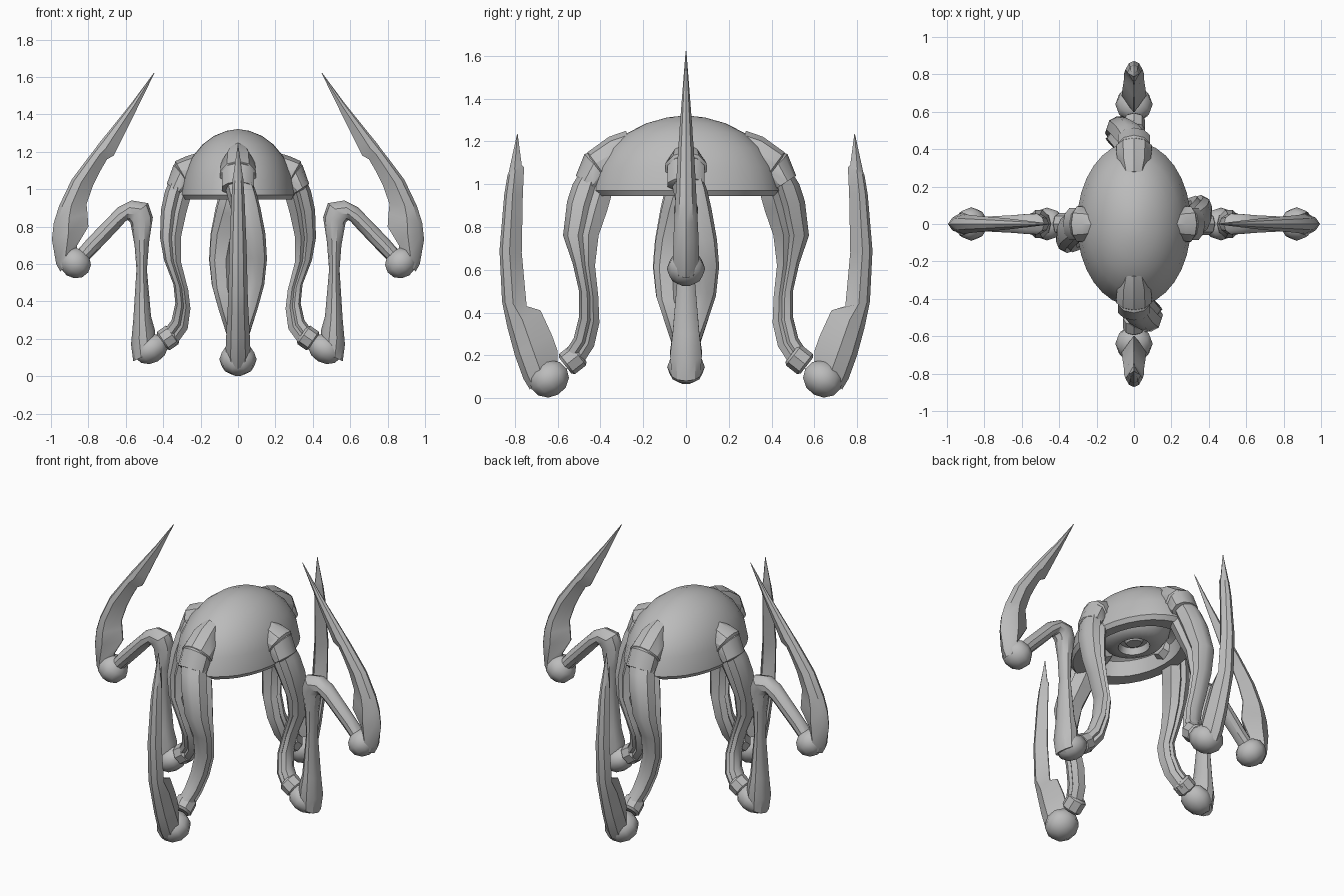
import bpy, bmesh, math
from mathutils import Vector, Matrix

grey = bpy.data.materials.new("grey")
grey.diffuse_color = (0.5, 0.5, 0.5, 1)

# Cross-sections as (outward, sideways) unit points
ROUND = [(math.cos(i * math.pi / 5), math.sin(i * math.pi / 5)) for i in range(10)]
BLADE = [(1, 0), (0.75, 0.6), (0.1, 1), (-1, 0.06), (-1, -0.06), (0.1, -1), (0.75, -0.6)]
# Leg section with a groove along each side of the inner face
MUSCLE = [(1, 0.25), (0.75, 0.8), (0.2, 1), (-0.05, 0.72), (-0.35, 0.95), (-0.9, 0.5),
          (-0.9, -0.5), (-0.35, -0.95), (-0.05, -0.72), (0.2, -1), (0.75, -0.8), (1, -0.25)]


def finish(name, bm, angle=0.0, smooth=35):
    bmesh.ops.transform(bm, matrix=Matrix.Rotation(angle, 4, 'Z'), verts=bm.verts)
    bmesh.ops.recalc_face_normals(bm, faces=bm.faces)
    me = bpy.data.meshes.new(name)
    bm.to_mesh(me)
    bm.free()
    me.materials.append(grey)
    ob = bpy.data.objects.new(name, me)
    bpy.context.collection.objects.link(ob)
    bpy.ops.object.select_all(action='DESELECT')
    ob.select_set(True)
    bpy.context.view_layer.objects.active = ob
    bpy.ops.object.shade_smooth_by_angle(angle=math.radians(smooth))
    return ob


def loft(name, stations, section, angle):
    """Stations: outer r, outer z, inner r, inner z, side offset, half width."""
    bm = bmesh.new()
    rings = []
    for ro, zo, ri, zi, s, w in stations:
        outer, inner = Vector((ro, s, zo)), Vector((ri, s, zi))
        mid, half = (outer + inner) / 2, (outer - inner) / 2
        rings.append([bm.verts.new(mid + half * a + Vector((0, w * b, 0))) for a, b in section])
    n = len(section)
    for a, b in zip(rings, rings[1:]):
        for i in range(n):
            bm.faces.new((a[i], a[(i + 1) % n], b[(i + 1) % n], b[i]))
    bm.faces.new(rings[0])
    bm.faces.new(rings[-1])
    return finish(name, bm, angle)


def ball(name, r, z, size, tilt, angle):
    bm = bmesh.new()
    bmesh.ops.create_uvsphere(bm, u_segments=10, v_segments=6, radius=1)
    m = Matrix.Translation((r, 0, z)) @ Matrix.Rotation(tilt, 4, 'Y') @ Matrix.Diagonal((*size, 1))
    bmesh.ops.transform(bm, matrix=m, verts=bm.verts)
    finish(name, bm, angle)


def collar(name, r, z, radius, length, tilt, angle):
    bm = bmesh.new()
    bmesh.ops.create_cone(bm, cap_ends=True, segments=8, radius1=radius, radius2=radius, depth=length)
    rims = [e for e in bm.edges if abs(e.verts[0].co.z - e.verts[1].co.z) < 1e-5]
    bmesh.ops.bevel(bm, geom=rims, offset=0.012, segments=1, affect='EDGES')
    m = Matrix.Translation((r, 0, z)) @ Matrix.Rotation(tilt, 4, 'Y')
    bmesh.ops.transform(bm, matrix=m, verts=bm.verts)
    finish(name, bm, angle)


# Dome body: oval shell with a recessed underside
def revolve(name, profile, rx, ry, seg=32):
    bm = bmesh.new()
    rings = []
    for f, z in profile:
        if f == 0:
            rings.append([bm.verts.new((0, 0, z))] * seg)
        else:
            rings.append([bm.verts.new((rx * f * math.cos(2 * math.pi * i / seg),
                                        ry * f * math.sin(2 * math.pi * i / seg), z)) for i in range(seg)])
    for a, b in zip(rings, rings[1:]):
        for i in range(seg):
            j = (i + 1) % seg
            bm.faces.new(list(dict.fromkeys((a[i], a[j], b[j], b[i]))))
    finish(name, bm)


revolve("dome_body", [(0, 1.322), (0.2, 1.312), (0.42, 1.285), (0.62, 1.24), (0.81, 1.17), (0.94, 1.08),
                      (1.0, 0.97), (0.95, 0.945), (0.74, 0.95), (0.7, 1.04), (0.5, 1.09), (0, 1.1)], 0.305, 0.44)
revolve("underside_eye", [(0.2, 1.12), (0.19, 1.05), (0.155, 1.0), (0.11, 0.98), (0.085, 0.98),
                          (0.075, 1.02), (0.05, 1.02), (0.04, 1.0), (0, 1.0)], 1, 1.15, 24)

# Front and back limbs, ending in an upright blade
for side, ang in (("front", -math.pi / 2), ("back", math.pi / 2)):
    loft(side + "_shoulder", [(0.28, 1.25, 0.24, 1.02, 0, 0.07), (0.36, 1.222, 0.30, 1.0, 0, 0.095),
                              (0.46, 1.15, 0.35, 1.0, 0, 0.1), (0.465, 1.13, 0.36, 1.0, 0, 0.085)], ROUND, ang)
    loft(side + "_shoulder_band", [(0.45, 1.15, 0.33, 1.03, 0, 0.075), (0.475, 1.14, 0.35, 1.01, 0, 0.09),
                                   (0.515, 1.04, 0.40, 0.965, 0, 0.09), (0.50, 1.03, 0.40, 0.965, 0, 0.07)], ROUND, ang)
    loft(side + "_leg", [(0.48, 1.08, 0.36, 0.99, 0, 0.075), (0.53, 1.0, 0.34, 0.94, 0.02, 0.08),
                         (0.556, 0.92, 0.36, 0.87, 0.04, 0.08), (0.575, 0.76, 0.40, 0.76, 0.075, 0.072),
                         (0.53, 0.63, 0.42, 0.62, 0.095, 0.06), (0.50, 0.50, 0.405, 0.47, 0.085, 0.055),
                         (0.50, 0.38, 0.40, 0.35, 0.055, 0.052), (0.525, 0.28, 0.425, 0.24, 0.025, 0.048),
                         (0.57, 0.21, 0.49, 0.14, 0, 0.045)], MUSCLE, ang)
    collar(side + "_ankle_collar", 0.53, 0.18, 0.06, 0.09, math.radians(128), ang)
    ball(side + "_foot_ball", 0.64, 0.09, (0.10, 0.1, 0.085), math.radians(30), ang)
    loft(side + "_blade", [(0.73, 0.04, 0.60, 0.16, 0, 0.06), (0.76, 0.09, 0.60, 0.22, 0, 0.066),
                           (0.80, 0.2, 0.625, 0.29, 0, 0.062), (0.835, 0.33, 0.68, 0.41, 0, 0.055),
                           (0.86, 0.45, 0.745, 0.43, 0, 0.052), (0.872, 0.69, 0.768, 0.68, 0, 0.046),
                           (0.85, 0.95, 0.763, 0.95, 0, 0.035), (0.835, 1.04, 0.757, 1.08, 0, 0.028),
                           (0.828, 1.06, 0.768, 1.09, 0, 0.025), (0.79, 1.235, 0.787, 1.235, 0, 0.002)], BLADE, ang)

# Left and right limbs, with an extra raised knee before the blade
for side, ang in (("right", 0), ("left", math.pi)):
    loft(side + "_shoulder", [(0.2, 1.2, 0.18, 1.0, 0, 0.07), (0.28, 1.175, 0.22, 0.98, 0, 0.095),
                              (0.335, 1.15, 0.25, 1.0, 0, 0.1), (0.34, 1.13, 0.25, 1.0, 0, 0.085)], ROUND, ang)
    loft(side + "_shoulder_band", [(0.325, 1.14, 0.23, 1.03, 0, 0.075), (0.345, 1.13, 0.24, 1.01, 0, 0.09),
                                   (0.38, 1.03, 0.28, 0.965, 0, 0.09), (0.37, 1.01, 0.28, 0.965, 0, 0.07)], ROUND, ang)
    loft(side + "_leg", [(0.355, 1.07, 0.25, 0.99, 0, 0.075), (0.39, 0.99, 0.25, 0.94, 0.02, 0.08),
                         (0.412, 0.89, 0.27, 0.87, 0.04, 0.08), (0.417, 0.74, 0.30, 0.74, 0.075, 0.07),
                         (0.395, 0.62, 0.30, 0.61, 0.095, 0.06), (0.345, 0.49, 0.262, 0.46, 0.085, 0.055),
                         (0.335, 0.39, 0.25, 0.36, 0.055, 0.052), (0.355, 0.30, 0.265, 0.25, 0.025, 0.048),
                         (0.40, 0.24, 0.33, 0.16, 0, 0.045)], MUSCLE, ang)
    collar(side + "_ankle_collar", 0.375, 0.205, 0.06, 0.08, math.radians(125), ang)
    ball(side + "_ankle_ball", 0.465, 0.145, (0.1, 0.088, 0.075), math.radians(30), ang)
    # Shin rising to the knee, then bending down to the wrist
    loft(side + "_shin", [(0.56, 0.08, 0.44, 0.14, 0, 0.07), (0.572, 0.17, 0.445, 0.25, 0, 0.078),
                          (0.56, 0.3, 0.465, 0.32, 0, 0.065), (0.543, 0.57, 0.487, 0.57, 0, 0.042),
                          (0.553, 0.70, 0.475, 0.72, 0, 0.045), (0.575, 0.82, 0.455, 0.85, 0, 0.055),
                          (0.59, 0.835, 0.48, 0.925, 0, 0.058), (0.60, 0.83, 0.57, 0.94, 0, 0.055),
                          (0.645, 0.78, 0.64, 0.905, 0, 0.05), (0.75, 0.67, 0.805, 0.735, 0, 0.042),
                          (0.82, 0.60, 0.87, 0.66, 0, 0.045)], ROUND, ang)
    ball(side + "_wrist_ball", 0.87, 0.605, (0.09, 0.09, 0.08), math.radians(-35), ang)
    loft(side + "_blade", [(0.95, 0.56, 0.86, 0.64, 0, 0.055), (0.972, 0.60, 0.86, 0.70, 0, 0.062),
                           (0.995, 0.73, 0.80, 0.80, 0, 0.058), (0.985, 0.82, 0.805, 0.87, 0, 0.054),
                           (0.957, 0.91, 0.81, 0.92, 0, 0.05), (0.89, 1.05, 0.775, 1.02, 0, 0.044),
                           (0.80, 1.17, 0.735, 1.10, 0, 0.038), (0.765, 1.215, 0.70, 1.16, 0, 0.035),
                           (0.74, 1.25, 0.665, 1.18, 0, 0.032), (0.715, 1.28, 0.637, 1.235, 0, 0.03),
                           (0.57, 1.46, 0.545, 1.42, 0, 0.016), (0.45, 1.622, 0.447, 1.62, 0, 0.002)], BLADE, ang)
